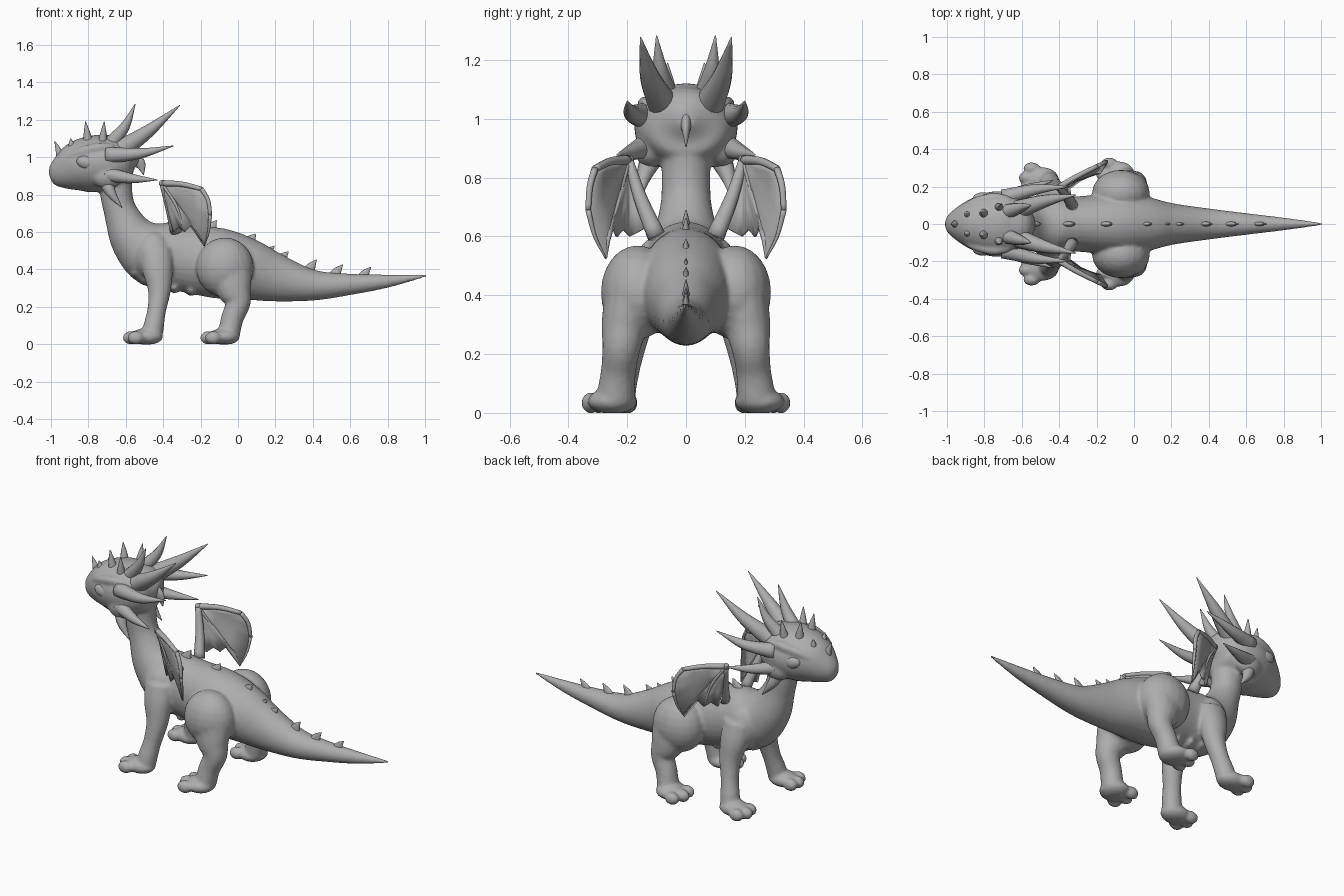
import bpy, bmesh, math
from mathutils import Vector, Matrix

if "Cube" in bpy.data.objects:
    bpy.data.objects.remove(bpy.data.objects["Cube"])

grey = bpy.data.materials.new("stone grey")
grey.diffuse_color = (0.42, 0.42, 0.42, 1)
grey.use_nodes = True
grey.node_tree.nodes["Principled BSDF"].inputs["Base Color"].default_value = grey.diffuse_color


def smooth_path(pts, steps):
    """Catmull-Rom resampling of (x, y, z, radius_in_plane, radius_side) points."""
    pts = [Vector(p) for p in pts]
    if steps < 2:
        return pts
    out = []
    for i in range(len(pts) - 1):
        b, c = pts[i], pts[i + 1]
        a = pts[i - 1] if i else b * 2 - c
        d = pts[i + 2] if i + 2 < len(pts) else c * 2 - b
        for k in range(steps):
            t = k / steps
            out.append(0.5 * (2 * b + (c - a) * t + (2 * a - 5 * b + 4 * c - d) * t * t
                              + (3 * b - a - 3 * c + d) * t ** 3))
    return out + [pts[-1]]


def sweep(bm, pts, sides=16, steps=4):
    """Closed tube with elliptical rings following the path."""
    path = smooth_path(pts, steps)
    rings = []
    for i, p in enumerate(path):
        lo, hi = path[max(i - 1, 0)], path[min(i + 1, len(path) - 1)]
        t = (Vector(hi[:3]) - Vector(lo[:3])).normalized()
        n = t.cross(Vector((0, 1, 0))).normalized()
        b = n.cross(t)
        rings.append([bm.verts.new(Vector(p[:3])
                                   + n * max(p[3], .001) * math.cos(a)
                                   + b * max(p[4], .001) * math.sin(a))
                      for a in (2 * math.pi * k / sides for k in range(sides))])
    for r, q in zip(rings, rings[1:]):
        for k in range(sides):
            j = (k + 1) % sides
            bm.faces.new((r[k], r[j], q[j], q[k]))
    bm.faces.new(rings[0][::-1])
    bm.faces.new(rings[-1])


def ball(bm, c, r, turn=0.0, axis='Y'):
    m = (Matrix.Translation(c) @ Matrix.Rotation(turn, 4, axis)
         @ Matrix.Diagonal((*r, 1)))
    bmesh.ops.create_uvsphere(bm, u_segments=20, v_segments=12, radius=1, matrix=m)


def finish(name, bm, mirror=False):
    bmesh.ops.recalc_face_normals(bm, faces=bm.faces)
    me = bpy.data.meshes.new(name)
    bm.to_mesh(me)
    bm.free()
    me.polygons.foreach_set("use_smooth", [True] * len(me.polygons))
    me.materials.append(grey)
    ob = bpy.data.objects.new(name, me)
    bpy.context.collection.objects.link(ob)
    if mirror:
        m = ob.modifiers.new("mirror", 'MIRROR')
        m.use_axis = (False, True, False)
    return ob


def spike(bm, base, tip, r, bend=(0, 0, 0), flat=1.0):
    """Tapered, slightly bent horn."""
    a, b = Vector(base), Vector(tip)
    mid = (a + b) / 2 + Vector(bend)
    sweep(bm, [(*a, r, r * flat), (*mid, r * .62, r * .62 * flat), (*b, .002, .002)], 12, 5)


# Body: tail, torso and neck
bm = bmesh.new()
sweep(bm, [(x, 0, z, rn, ry) for x, z, rn, ry in (
    (1.01, .366, .006, .006), (.8, .337, .035, .034), (.6, .32, .057, .058),
    (.4, .315, .083, .083), (.2, .355, .13, .112), (.05, .40, .165, .15),
    (-.1, .432, .188, .165), (-.3, .46, .178, .148), (-.45, .485, .178, .15),
    (-.56, .57, .13, .122), (-.625, .70, .09, .088), (-.65, .80, .086, .083),
    (-.655, .93, .09, .085))], 28)

# Head
sweep(bm, [(x, 0, z, rn, ry) for x, z, rn, ry in (
    (-1.004, .89, .025, .02), (-.985, .897, .058, .052), (-.93, .92, .10, .098),
    (-.85, .95, .14, .145), (-.75, .967, .152, .175), (-.65, .98, .14, .165),
    (-.58, 1.0, .105, .12), (-.53, 1.0, .03, .03))], 28)

# Chest and belly scutes
for x, z, r in ((-.70, .66, .055), (-.685, .60, .06), (-.665, .545, .07), (-.64, .49, .08),
                (-.61, .43, .085), (-.57, .375, .09), (-.51, .335, .095), (-.44, .31, .095),
                (-.36, .295, .095), (-.27, .28, .09)):
    ball(bm, (x + .02, 0, z + .01), (.032, r, .032))

for s in (1, -1):
    # Hind leg
    ball(bm, (-.07, s * .165, .41), (.155, .125, .16))
    sweep(bm, [(-.05, s * .19, .40, .13, .09), (-.02, s * .21, .29, .095, .078),
               (.0, s * .22, .22, .068, .065), (-.03, s * .23, .14, .06, .06),
               (-.05, s * .24, .05, .06, .066)])
    # Front leg
    ball(bm, (-.45, s * .10, .47), (.10, .08, .13))
    sweep(bm, [(-.44, s * .12, .50, .09, .07), (-.43, s * .15, .40, .083, .07),
               (-.42, s * .175, .29, .062, .058), (-.435, s * .20, .18, .05, .051),
               (-.45, s * .22, .10, .055, .054), (-.46, s * .23, .04, .055, .056)])
    # Feet and toes
    for fx, fy, w, l in ((-.075, .25, .085, .085), (-.49, .235, .07, .09)):
        ball(bm, (fx, s * fy, .04), (l, w, .045))
        for k in (-1, 0, 1):
            ball(bm, (fx - .083 + .018 * abs(k) + .008 * k, s * (fy + .012 + k * w * .72), .034),
                 (.045, .033, .036))
    # Brow and cheek
    sweep(bm, [(-.92, s * .085, .99, .012, .012), (-.85, s * .118, 1.025, .024, .024),
               (-.75, s * .14, 1.05, .026, .026), (-.67, s * .13, 1.05, .02, .02)])
    ball(bm, (-.70, s * .12, .90), (.085, .055, .07))
for v in bm.verts:
    v.co.z = max(v.co.z, -.001)
body = finish("body", bm)
rm = body.modifiers.new("fuse", 'REMESH')
rm.mode = 'VOXEL'
rm.voxel_size = .0095
rm.use_smooth_shade = True
sm = body.modifiers.new("soften", 'SMOOTH')
sm.factor = .5
sm.iterations = 5

# Eyes
bm = bmesh.new()
ball(bm, (-.808, .137, .972), (.056, .032, .038), .2)
finish("eye", bm, True)

# Large horns sweeping back from the head
bm = bmesh.new()
spike(bm, (-.64, .07, 1.03), (-.31, .155, 1.278), .055, (.0, .01, -.012))
spike(bm, (-.68, .065, 1.07), (-.55, .10, 1.283), .042, (.012, .005, -.01))
spike(bm, (-.70, .14, 1.01), (-.345, .20, 1.06), .045, (0, .015, -.015))
spike(bm, (-.71, .13, .91), (-.43, .235, .878), .042, (0, .005, -.008))
spike(bm, (-.71, .11, .88), (-.62, .155, .73), .042, (-.012, .01, 0))
finish("horns", bm, True)

# Small crown spikes in pairs
bm = bmesh.new()
for b, t in (((-.885, .045, 1.03), (-.895, .055, 1.10)),
             ((-.80, .055, 1.07), (-.815, .063, 1.19)),
             ((-.725, .085, 1.06), (-.715, .105, 1.19))):
    spike(bm, b, t, .028)
finish("crown_spikes", bm, True)

# Nose horn and nape spike
bm = bmesh.new()
spike(bm, (-.945, 0, .975), (-.98, 0, 1.085), .028, (.005, 0, 0))
finish("nose_horn", bm)
bm = bmesh.new()
spike(bm, (-.59, 0, 1.0), (-.505, 0, .905), .05, (.022, 0, .015), .5)
finish("nape_spike", bm)

# Row of fins along the back
bm = bmesh.new()
for x, z, tip, r in ((-.36, .60, .69, .05), (-.16, .58, .662, .05), (.05, .52, .59, .05),
                     (.15, .47, .525, .035), (.225, .44, .495, .038), (.375, .38, .452, .038),
                     (.515, .36, .425, .036), (.665, .35, .412, .034)):
    spike(bm, (x, 0, z), (x + .045, 0, tip), r, (-.005, 0, 0), .45)
finish("back_fins", bm)

# Wings: membrane fan from the wrist, plus bones
root, wrist = (-.33, .10, .60), (-.405, .195, .86)
elbow = (-.365, .155, .73)
f1, f2, f3 = (-.195, .31, .83), (-.148, .333, .69), (-.18, .272, .525)
knuckle, inner = (-.285, .235, .60), (-.345, .19, .60)
bm = bmesh.new()
edge = [(-.335, .12, .64), inner, (-.315, .212, .625), knuckle, (-.25, .25, .635),
        (-.205, .272, .60), f3, (-.163, .305, .60), f2, (-.16, .33, .77), f1]
hub = bm.verts.new(wrist)
rim = [bm.verts.new(p) for p in edge]
for a, b in zip(rim, rim[1:]):
    bm.faces.new((hub, a, b))
bmesh.ops.subdivide_edges(bm, edges=bm.edges[:], cuts=2, use_grid_fill=True)
wing = finish("wing_membrane", bm)
so = wing.modifiers.new("thickness", 'SOLIDIFY')
so.thickness = .01
so.offset = 0
mi = wing.modifiers.new("mirror", 'MIRROR')
mi.use_axis = (False, True, False)

bm = bmesh.new()
for path, r0, r1 in (((root, elbow, wrist), .032, .016), ((wrist, (-.30, .257, .855), f1), .017, .012),
                     ((f1, (-.16, .327, .77), f2), .012, .010), ((f2, (-.158, .31, .60), f3), .010, .003),
                     ((wrist, (-.33, .225, .74), knuckle), .011, .004)):
    n = len(path) - 1
    sweep(bm, [(*p, *[r0 + (r1 - r0) * i / n] * 2) for i, p in enumerate(path)], 10)
ball(bm, wrist, (.018, .018, .018))
finish("wing_bones", bm, True)
